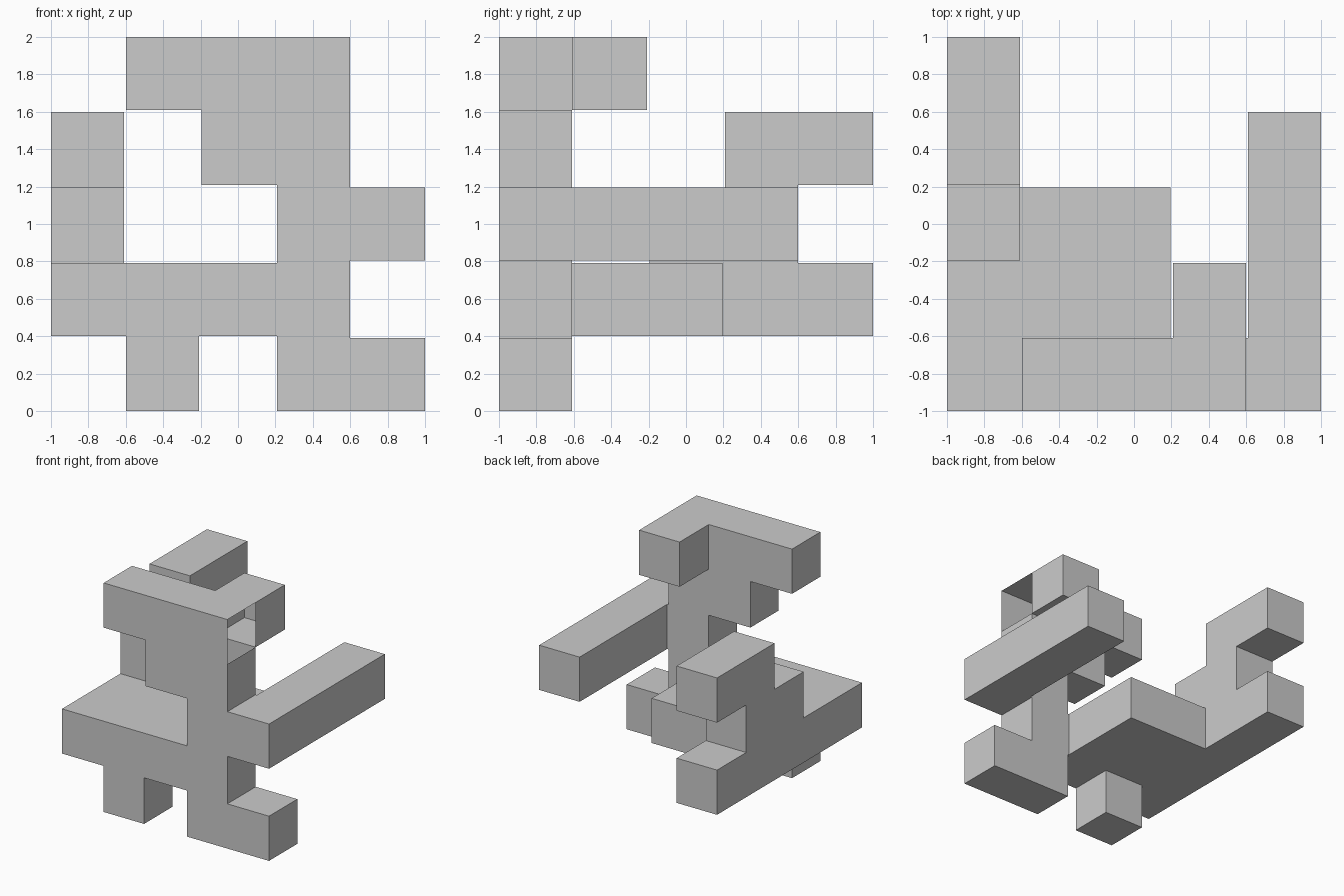
import bpy, bmesh

if "Cube" in bpy.data.objects:
    bpy.data.objects.remove(bpy.data.objects["Cube"])

GAP = 0.006                    # every face sits slightly inside its grid cell
CELL = (2 + 2 * GAP) / 5       # five cells per side


def block(name, xs, ys, zs):
    """Box spanning inclusive cell ranges, inset by GAP."""
    def span(r, start):
        return (start + r[0] * CELL + GAP, start + (r[1] + 1) * CELL - GAP)
    half = 2.5 * CELL
    axes = (span(xs, -half), span(ys, -half), span(zs, -GAP))
    bm = bmesh.new()
    bmesh.ops.create_cube(bm, size=2)
    for v in bm.verts:
        v.co = [a[1] if c > 0 else a[0] for a, c in zip(axes, v.co)]
    me = bpy.data.meshes.new(name)
    bm.to_mesh(me)
    bm.free()
    ob = bpy.data.objects.new(name, me)
    bpy.context.collection.objects.link(ob)
    return ob


# Upright column that carries everything
body = block("block_sculpture", (3, 3), (0, 0), (0, 4))

# Parts as (name, x cells, y cells, z cells)
parts = [
    ("right_foot", (3, 4), (0, 0), (0, 0)),
    ("left_foot", (1, 1), (0, 0), (0, 1)),
    ("front_beam", (0, 3), (0, 0), (1, 1)),
    ("deck", (0, 2), (0, 2), (1, 1)),
    ("left_rail", (0, 0), (0, 4), (1, 1)),
    ("left_step", (0, 0), (2, 3), (1, 2)),
    ("left_post", (0, 0), (3, 3), (1, 3)),
    ("left_post_cap", (0, 0), (3, 4), (3, 3)),
    ("arm_root", (3, 4), (0, 0), (2, 2)),
    ("right_arm", (4, 4), (0, 3), (2, 2)),
    ("neck", (2, 3), (0, 0), (3, 4)),
    ("top_bar", (1, 4), (0, 0), (4, 4)),
    ("top_knob", (3, 3), (0, 1), (4, 4)),
]

# Fuse the parts into one clean solid
bpy.context.view_layer.objects.active = body
for part in parts:
    helper = block(*part)
    mod = body.modifiers.new(part[0], 'BOOLEAN')
    mod.operation = 'UNION'
    mod.solver = 'EXACT'
    mod.object = helper
    bpy.ops.object.modifier_apply(modifier=mod.name)
    bpy.data.objects.remove(helper)
